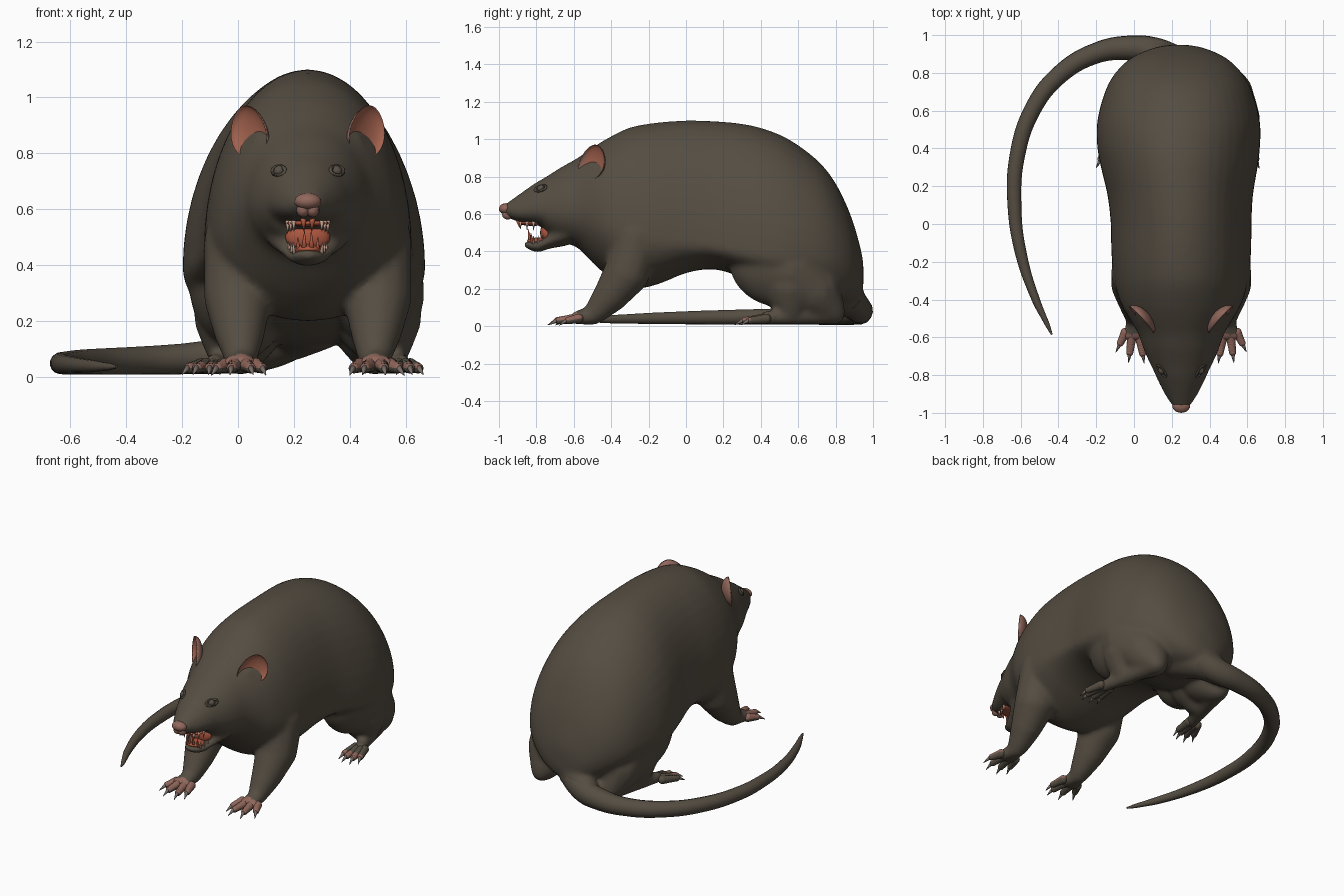
import bpy, bmesh, math
from mathutils import Vector, Matrix

if "Cube" in bpy.data.objects:
    bpy.data.objects.remove(bpy.data.objects["Cube"])

CX = 0.25  # the body's symmetry plane


def material(name, rgb):
    m = bpy.data.materials.new(name)
    m.diffuse_color = (*rgb, 1)
    m.use_nodes = True
    m.node_tree.nodes["Principled BSDF"].inputs["Base Color"].default_value = m.diffuse_color
    return m


FUR = material("grey brown fur", (0.090, 0.074, 0.054))
PINK = material("pink skin", (0.28, 0.135, 0.105))
EAR_RED = material("inner ear red", (0.36, 0.12, 0.075))
MOUTH = material("mouth red", (0.42, 0.095, 0.05))
TOOTH = material("tooth", (0.52, 0.32, 0.24))
CLAW = material("claw grey", (0.20, 0.16, 0.145))
EYE = material("dark eye", (0.095, 0.078, 0.062))


def make(name, bm, *mats):
    bmesh.ops.recalc_face_normals(bm, faces=bm.faces)
    for f in bm.faces:
        f.smooth = True
    me = bpy.data.meshes.new(name)
    bm.to_mesh(me)
    bm.free()
    for m in mats:
        me.materials.append(m)
    ob = bpy.data.objects.new(name, me)
    bpy.context.collection.objects.link(ob)
    return ob


def bake(ob):
    """Replace an object's data by its evaluated mesh."""
    dg = bpy.context.evaluated_depsgraph_get()
    me = bpy.data.meshes.new_from_object(ob.evaluated_get(dg))
    ob.modifiers.clear()
    ob.data = me


def skin(bm, rings):
    """Close a stack of equal point rings into a solid."""
    vs = [[bm.verts.new(p) for p in ring] for ring in rings]
    n = len(vs[0])
    for r, q in zip(vs, vs[1:]):
        for i in range(n):
            bm.faces.new((r[i], r[(i + 1) % n], q[(i + 1) % n], q[i]))
    bm.faces.new(vs[0][::-1])
    bm.faces.new(vs[-1])


def ball(bm, c, radii, seg=20):
    rows = seg * 2 // 3
    rings = []
    for j in range(rows + 1):
        t = math.pi * (j * .96 / rows - .48)
        rings.append([(c[0] + radii[0] * math.cos(t) * math.cos(math.tau * i / seg),
                       c[1] + radii[1] * math.cos(t) * math.sin(math.tau * i / seg),
                       c[2] + radii[2] * math.sin(t)) for i in range(seg)])
    skin(bm, rings)


def limb(bm, pts, steps=5, seg=14):
    """Chain of balls along (x, y, z, r) points."""
    for a, b in zip(pts, pts[1:]):
        for i in range(steps + 1):
            p = Vector(a).lerp(Vector(b), i / steps)
            ball(bm, p.xyz, (p.w,) * 3, seg)


def spike(bm, a, b, r):
    a, b = Vector(a), Vector(b)
    m = Matrix.Translation((a + b) / 2) @ (b - a).to_track_quat('Z', 'Y').to_matrix().to_4x4()
    bmesh.ops.create_cone(bm, cap_ends=True, segments=10, radius1=r, radius2=r * 0.1,
                          depth=(b - a).length, matrix=m)


def refine(sections, k=3):
    """Smooth (Catmull-Rom) in-between sections."""
    p = [Vector(s) for s in (sections[0], *sections, sections[-1])]
    out = []
    for a, b, c, d in zip(p, p[1:], p[2:], p[3:]):
        for i in range(k):
            t = i / k
            out.append(b + (c - a) * (t / 2) + (a * 2 - b * 5 + c * 4 - d) * (t * t / 2)
                       + (b * 3 - a - c * 3 + d) * (t ** 3 / 2))
    return out + [p[-1]]


def loft(bm, sections, n=48):
    """Egg-shaped rings: y, bottom, top, half width, height of widest point."""
    rings = []
    for y, zb, zt, w, wz in refine(sections):
        cx = CX - .014 * min(max(y / .4, 0), 1)  # rump leans slightly to the left
        ring = []
        for i in range(n):
            s = math.sin(math.tau * i / n)
            z = wz + s * ((zt - wz) if s > 0 else (wz - zb))
            ring.append((cx + w * math.cos(math.tau * i / n), y, z))
        rings.append(ring)
    skin(bm, rings)


# Body with head, jaw and legs, fused into one skin
bm = bmesh.new()
loft(bm, [
    (-.985, .60, .64, .03, .62), (-.95, .58, .665, .057, .62), (-.90, .56, .70, .088, .61),
    (-.82, .545, .757, .128, .62), (-.77, .53, .787, .15, .62), (-.74, .49, .805, .165, .62),
    (-.66, .45, .855, .20, .62), (-.58, .42, .90, .228, .62), (-.50, .34, .955, .275, .60),
    (-.42, .27, 1.005, .32, .55), (-.30, .20, 1.063, .355, .50), (-.15, .225, 1.09, .37, .47),
    (0, .285, 1.10, .373, .45), (.15, .305, 1.097, .385, .43), (.30, .26, 1.083, .415, .40),
    (.42, .19, 1.055, .432, .39), (.55, .13, 1.00, .43, .38), (.70, .11, .89, .39, .38),
    (.80, .11, .765, .335, .36), (.88, .12, .595, .25, .34), (.93, .15, .43, .14, .28),
    (.948, .20, .34, .05, .26)])
loft(bm, [
    (-.87, .43, .45, .025, .44), (-.84, .41, .455, .052, .435), (-.79, .395, .46, .076, .435),
    (-.73, .415, .50, .105, .46), (-.64, .43, .60, .15, .50)])
for s in (-1, 1):
    def at(off, y, z, r):
        return (CX + s * off, y, z, r)
    # front leg
    limb(bm, [at(.24, -.26, .48, .135), at(.25, -.315, .29, .125), at(.245, -.40, .17, .095),
              at(.24, -.47, .09, .068), at(.24, -.50, .06, .054), at(.24, -.585, .046, .036)])
    for d in (-.035, .035):
        limb(bm, [at(.24, -.49, .053, .045), at(.245 + d, -.59, .042, .031)])
    # thigh and long hind foot
    ball(bm, (CX - .012 + s * .25, .52, .35), (.165, .29, .25), 32)
    limb(bm, [at(.24, .56, .30, .18), at(.235, .68, .19, .15), at(.235, .76, .10, .09),
              at(.24, .79, .07, .062), at(.29, .60, .056, .048), at(.335, .43, .046, .038)])
    limb(bm, [at(.25, .56, .22, .16), at(.28, .56, .11, .09)])
    # ear root
    limb(bm, [at(.12, -.49, .80, .07), at(.16, -.49, .835, .045)])
# tail root
limb(bm, [(.27, .74, .25, .16), (.20, .855, .16, .10), (.06, .92, .09, .072)])
body = make("body", bm, FUR, PINK)
rm = body.modifiers.new("fuse", 'REMESH')
rm.mode = 'VOXEL'
rm.voxel_size = 0.0125
sm = body.modifiers.new("soften", 'SMOOTH')
sm.factor = 0.5
sm.iterations = 14
bake(body)
for p in body.data.polygons:
    p.use_smooth = True
    c = p.center
    # bare skin on top of the front paws
    p.material_index = int(c.y < -.585 and c.z < .1 and p.normal.z > .2)

# Tail curving round the left side: x, y, z, radius
cu = bpy.data.curves.new("tail", 'CURVE')
cu.dimensions = '3D'
cu.bevel_depth = 1
cu.bevel_resolution = 5
cu.resolution_u = 8
cu.use_fill_caps = True
path = [(.22, .86, .16, .085), (.10, .915, .10, .075), (-.02, .932, .079, .066), (-.20, .905, .064, .055),
        (-.40, .785, .057, .049), (-.54, .60, .054, .045), (-.62, .35, .05, .041),
        (-.633, .10, .047, .037), (-.60, -.15, .043, .031), (-.52, -.40, .038, .022),
        (-.46, -.53, .036, .013), (-.435, -.585, .036, .005)]
sp = cu.splines.new('BEZIER')
sp.bezier_points.add(len(path) - 1)
for bp, (x, y, z, r) in zip(sp.bezier_points, path):
    bp.co = (x, y, z)
    bp.radius = r
    bp.handle_left_type = bp.handle_right_type = 'AUTO'
cu.materials.append(FUR)
tail = bpy.data.objects.new("tail_path", cu)
bpy.context.collection.objects.link(tail)
dg = bpy.context.evaluated_depsgraph_get()
me = bpy.data.meshes.new_from_object(tail.evaluated_get(dg))
bpy.data.objects.remove(tail)
tail = bpy.data.objects.new("tail", me)
bpy.context.collection.objects.link(tail)
for p in me.polygons:
    p.use_smooth = True

for s, side in ((-1, "left"), (1, "right")):
    # Toes (pink above, dark below) and claws: base offset, base y, tip offset, tip y
    feet = {"front": [(.185, -.575, .165, -.645), (.22, -.60, .205, -.685), (.262, -.60, .272, -.68),
                      (.295, -.575, .322, -.63)],
            "hind": [(.30, .43, .285, .34), (.325, .41, .32, .315), (.35, .41, .365, .315),
                     (.365, .43, .395, .345)]}
    for foot, toes in feet.items():
        bt, bc = bmesh.new(), bmesh.new()
        out = .03 if (s < 0 and foot == "hind") else 0  # left hind foot splays more
        for x0, y0, x1, y1 in toes:
            a = Vector((CX + s * (x0 + out * .5), y0, .041))
            b = Vector((CX + s * (x1 + out), y1, .031))
            limb(bt, [(*a, .026), (*a.lerp(b, .5), .022), (*b, .019)], 4, 12)
            d = (b - a).normalized()
            spike(bc, b + Vector((0, 0, .006)), b + d * .055 + Vector((0, 0, -.017)), .014)
        ob = make(f"{side}_{foot}_toes", bt, FUR, PINK)
        for p in ob.data.polygons:
            p.material_index = int(p.normal.z > .15 and (foot == "front" or p.center.y < .345))
        make(f"{side}_{foot}_claws", bc, CLAW)

    # Cupped ear: a ball whose front half is pushed in
    bm = bmesh.new()
    bmesh.ops.create_uvsphere(bm, u_segments=28, v_segments=18, radius=1)
    for f in bm.faces:
        c = f.calc_center_median()
        f.material_index = int(c.z > 0 and c.x < .75)
    H = Vector((-.68 * s, -.73, 0))
    V = Vector((.08 * s, .2, 1)).normalized()
    N = Vector((.73 * s, -.68, .1))
    for v in bm.verts:
        u, t, w = v.co
        wide = .092 * (1 - .18 * t)
        depth = w * .05 if w < 0 else -w * .035
        v.co = Vector((CX + s * .213, -.505, .876)) + H * u * wide + V * t * .098 + N * depth
    make(f"{side}_ear", bm, PINK, EAR_RED)

    # Eye and almond eyelid ring
    n = Vector((.62 * s, -.55, .55)).normalized()
    c = Vector((CX + s * .101, -.775, .735))
    bm = bmesh.new()
    ball(bm, c + n * .002, (.02,) * 3)
    make(f"{side}_eye", bm, EYE)
    bm = bmesh.new()
    across = Vector((.5 * s, .85, .1))
    across = (across - n * across.dot(n)).normalized()
    up = n.cross(across)
    ring = [c + n * .005 + across * math.cos(k * math.tau / 16) * .036
            + up * math.sin(k * math.tau / 16) * .018 for k in range(17)]
    limb(bm, [(*p, .007) for p in ring], 2, 8)
    make(f"{side}_eyelid", bm, FUR)

# Nose with two lower lobes
bm = bmesh.new()
ball(bm, (CX, -.962, .628), (.048, .038, .03))
for s in (-1, 1):
    ball(bm, (CX + s * .017, -.953, .597), (.024, .03, .026))
make("nose", bm, PINK)

# Mouth lining and tongue
bm = bmesh.new()
ball(bm, (CX, -.745, .50), (.08, .035, .055))
ball(bm, (CX, -.82, .55), (.075, .07, .013))
ball(bm, (CX, -.785, .457), (.054, .065, .018))
make("mouth_lining", bm, MOUTH)

# Long incisors and small side teeth
bi, bs = bmesh.new(), bmesh.new()
for s in (-1, 1):
    spike(bi, (CX + s * .014, -.83, .44), (CX + s * .012, -.845, .52), .013)
    spike(bi, (CX + s * .034, -.82, .44), (CX + s * .036, -.83, .50), .011)
    spike(bi, (CX + s * .016, -.90, .57), (CX + s * .014, -.885, .52), .012)
    for k in range(3):
        x, y = CX + s * (.05 + .011 * k), -.885 + .035 * k
        spike(bs, (x, y, .56), (x, y, .52 - .004 * k), .009)
        x, y = CX + s * (.048 + .008 * k), -.815 + .025 * k
        spike(bs, (x, y, .44), (x + s * .006, y, .485), .008)
make("incisors", bi, MOUTH)
make("side_teeth", bs, TOOTH)
